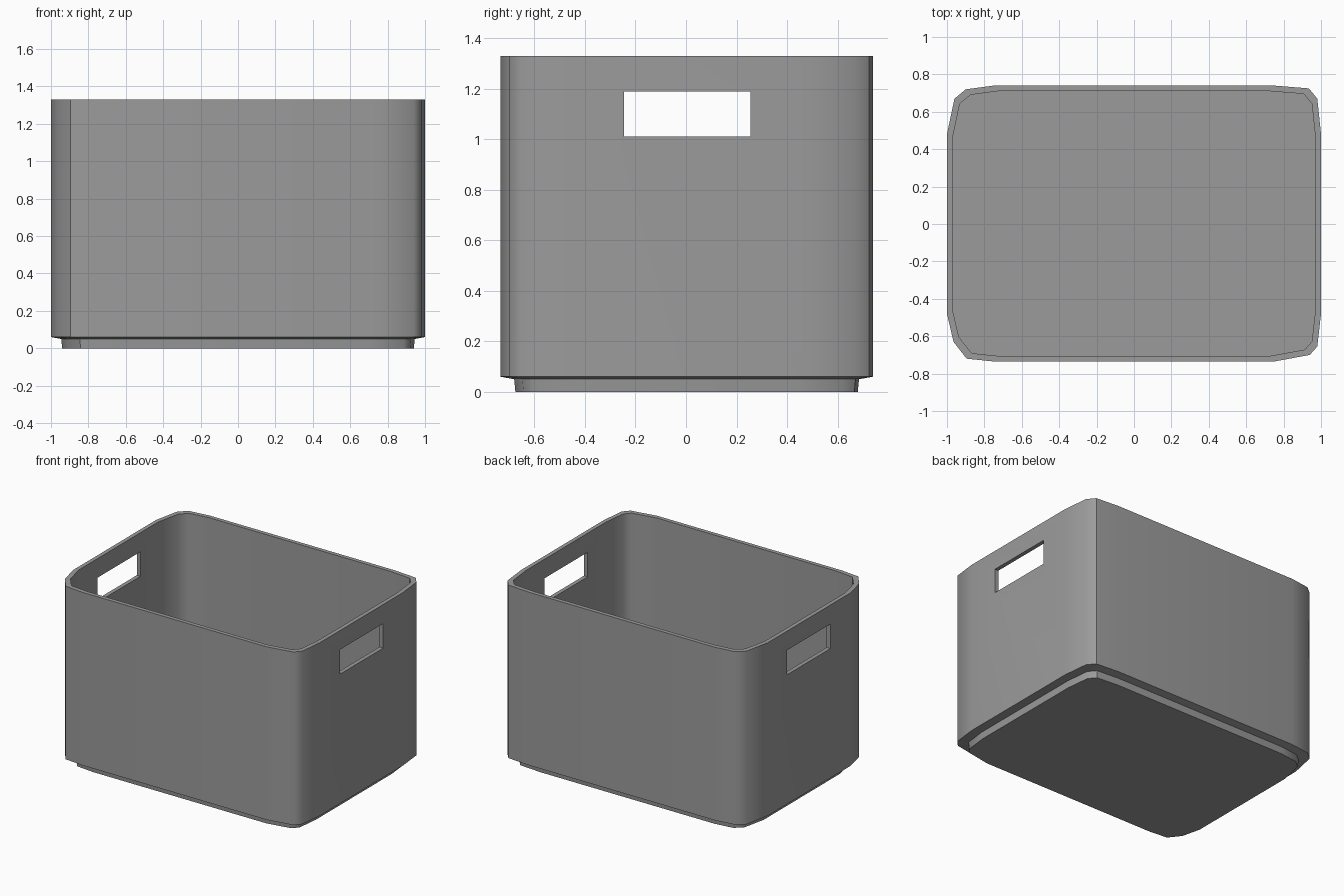
import bpy, bmesh, math

if "Cube" in bpy.data.objects:
    bpy.data.objects.remove(bpy.data.objects["Cube"])

grey = bpy.data.materials.new("storage grey")
grey.diffuse_color = (0.33, 0.33, 0.33, 1)
grey.use_nodes = True
grey.node_tree.nodes["Principled BSDF"].inputs["Base Color"].default_value = grey.diffuse_color

# Rounded rectangle outline, counter-clockwise; the corners differ slightly
OUTLINE = [(1, -0.48), (1, 0.48), (0.98, 0.67), (0.935, 0.725), (0.75, 0.74),
           (-0.75, 0.74), (-0.90, 0.72), (-0.96, 0.67), (-1, 0.48),
           (-1, -0.48), (-0.965, -0.63), (-0.895, -0.72), (-0.75, -0.735),
           (0.75, -0.735), (0.94, -0.70), (0.98, -0.655)]


def ring(bm, inset, z):
    """Outline shrunk evenly on both axes at height z."""
    return [bm.verts.new((x * (1 - inset), y * (1 - inset / 0.74), z)) for x, y in OUTLINE]


# Box body: base, stacking step, outer wall, rim, inner wall and floor
bm = bmesh.new()
profile = [(0.06, 0.0), (0.055, 0.05), (0.0, 0.06), (0.0, 1.33), (0.03, 1.33), (0.03, 0.06)]
rings = [ring(bm, i, z) for i, z in profile]
n = len(OUTLINE)
for a, b in zip(rings, rings[1:]):
    for k in range(n):
        m = (k + 1) % n
        bm.faces.new((a[k], a[m], b[m], b[k]))
bm.faces.new(rings[0][::-1])
bm.faces.new(rings[-1])
bmesh.ops.recalc_face_normals(bm, faces=bm.faces)
mesh = bpy.data.meshes.new("storage_box")
bm.to_mesh(mesh)
bm.free()
mesh.materials.append(grey)
box = bpy.data.objects.new("storage_box", mesh)
bpy.context.collection.objects.link(box)

# Handle openings through both end walls
bpy.ops.mesh.primitive_cube_add(size=1, location=(0, 0.005, 1.10))
cutter = bpy.context.object
cutter.name = "handle_cutter"
cutter.scale = (3, 0.50, 0.18)
cutter.hide_render = True
cut = box.modifiers.new("handle_openings", "BOOLEAN")
cut.operation = "DIFFERENCE"
cut.solver = "EXACT"
cut.object = cutter

bpy.ops.object.select_all(action="DESELECT")
box.select_set(True)
bpy.context.view_layer.objects.active = box
bpy.ops.object.modifier_apply(modifier=cut.name)
bpy.data.objects.remove(cutter)

# Smooth corners with crisp rim and step
bpy.ops.object.shade_smooth_by_angle(angle=math.radians(40))
